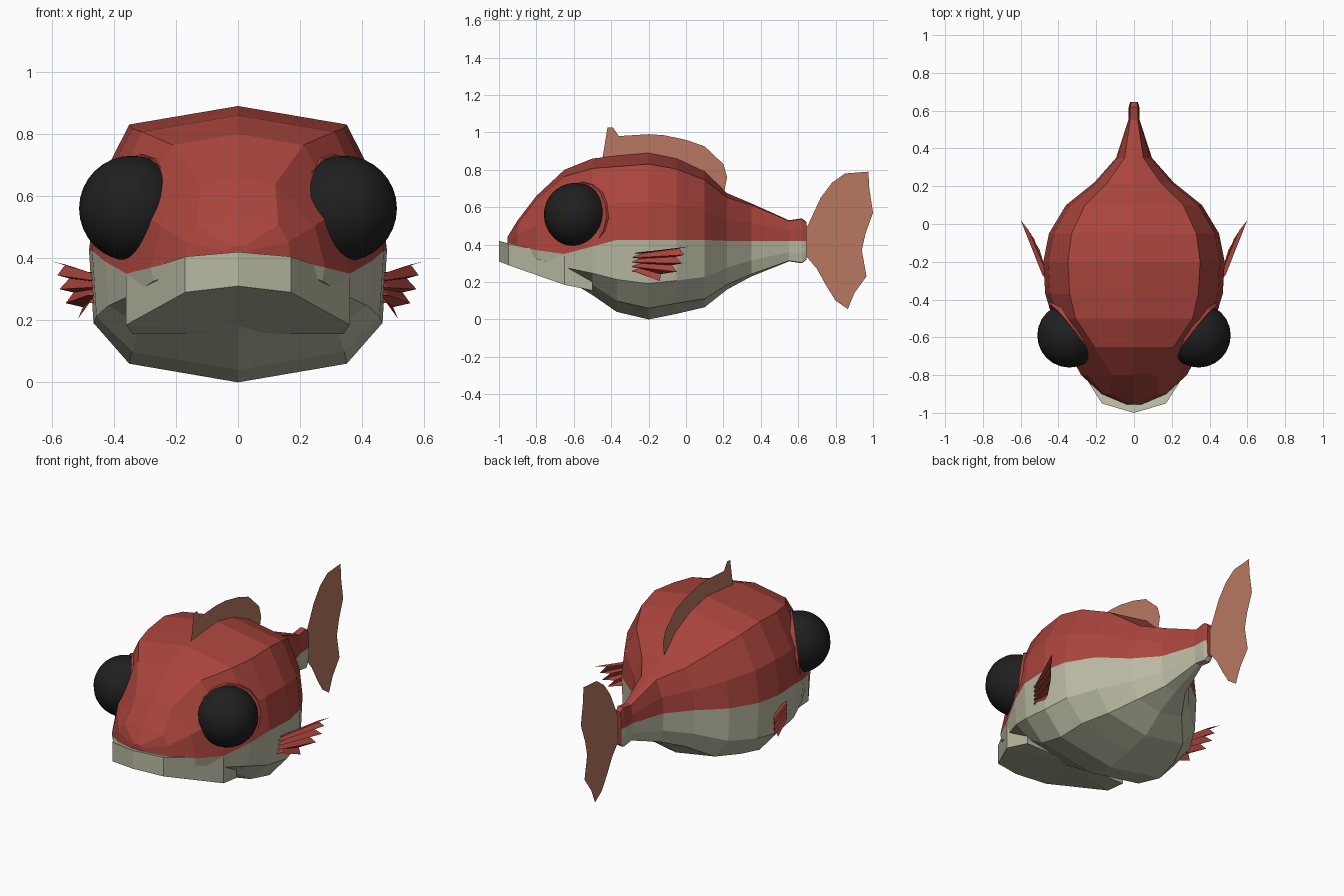
import bpy, bmesh
from mathutils import Vector

if "Cube" in bpy.data.objects:
    bpy.data.objects.remove(bpy.data.objects["Cube"])


def material(name, rgb):
    m = bpy.data.materials.new(name)
    m.diffuse_color = (*rgb, 1)
    m.use_nodes = True
    m.node_tree.nodes["Principled BSDF"].inputs["Base Color"].default_value = m.diffuse_color
    return m


RED = material("red_scales", (0.40, 0.058, 0.046))
BEIGE = material("pale_belly", (0.48, 0.48, 0.36))
FIN = material("salmon_fin", (0.48, 0.19, 0.12))
BLACK = material("eye_black", (0.014, 0.014, 0.014))


def build(name, verts, faces, mats, indices=None, solid=True):
    me = bpy.data.meshes.new(name)
    me.from_pydata(verts, [], faces)
    for m in mats:
        me.materials.append(m)
    if indices:
        for p, i in zip(me.polygons, indices):
            p.material_index = i
    if solid:
        bm = bmesh.new()
        bm.from_mesh(me)
        bmesh.ops.recalc_face_normals(bm, faces=bm.faces)
        bm.to_mesh(me)
        bm.free()
    ob = bpy.data.objects.new(name, me)
    bpy.context.collection.objects.link(ob)
    return ob


# Body: loft through stations of (y, top z, ridge half width, side half width, colour line z, bottom z)
stations = [
    (-.955, .44, .02, .04, .41, .38),
    (-.90, .53, .13, .17, .395, .34),
    (-.80, .66, .12, .28, .37, .29),
    (-.65, .80, .21, .36, .35, .22),
    (-.50, .86, .31, .43, .39, .13),
    (-.37, .875, .34, .47, .425, .04),
    (-.20, .89, .35, .48, .425, 0),
    (-.05, .86, .33, .45, .425, .03),
    (.10, .79, .26, .36, .425, .065),
    (.22, .675, .14, .21, .42, .16),
    (.35, .62, .05, .095, .42, .23),
    (.55, .53, .02, .03, .42, .31),
    (.62, .54, .02, .028, .42, .30),
    (.645, .52, .015, .02, .42, .32),
]
verts, faces, mats = [], [], []
for y, top, ridge, wide, line, bottom in stations:
    ridge_z = top - .17 * ridge
    side = [(ridge, ridge_z),
            (.2 * ridge + .8 * wide, (ridge_z + line) / 2),
            (wide, line),
            (.97 * wide, bottom + .45 * (line - bottom)),
            (.73 * wide, bottom + .125 * wide)]
    verts += [(0, y, top)] + [(x, y, z) for x, z in side]
    verts += [(0, y, bottom)] + [(-x, y, z) for x, z in reversed(side)]
N = 12
for s in range(len(stations) - 1):
    for k in range(N):
        a, b = s * N + k, s * N + (k + 1) % N
        faces.append((a, b, b + N, a + N))
        mats.append(0 if k < 3 or k >= 9 else 1)
for start in (0, (len(stations) - 1) * N):
    faces.append(tuple(range(start, start + N)))
    mats.append(0)
build("body", verts, faces, [RED, BEIGE], mats)

# Jaw: blunt lip band closed above and below
half = [(0, -1, .42, .31), (.17, -.95, .405, .29), (.36, -.65, .34, .185), (.34, -.50, .30, .155)]
outline = half + [(-x, y, a, b) for x, y, a, b in reversed(half[1:])]
n = len(outline)
verts = [(x, y, a) for x, y, a, b in outline] + [(x, y, b) for x, y, a, b in outline]
verts += [(0, -.5, .28), (0, -.5, .155)]
faces = [(i, (i + 1) % n, n + (i + 1) % n, n + i) for i in range(n) if i != 3]
faces.append((3, 4, 2 * n))
faces.append((3, 2 * n, 4, n + 4, 2 * n + 1, n + 3))
faces.pop(-2)
for i in range(n):
    j = (i + 1) % n
    if i != 3:
        faces += [(i, j, 2 * n), (n + i, n + j, 2 * n + 1)]
build("jaw", verts, faces, [BEIGE])


# Dorsal and tail fins: flat sheets on the centre plane
def sheet(name, pts):
    build(name, [(0, y, z) for y, z in pts], [tuple(range(len(pts)))], [FIN], solid=False)


sheet("dorsal_fin", [(-.45, .84), (-.42, 1.025), (-.39, 1.025), (-.36, .98), (-.20, .99),
                     (-.12, .985), (0, .96), (.10, .925), (.20, .83), (.22, .76), (.20, .66),
                     (.08, .74), (-.05, .82), (-.20, .85)])
sheet("tail_fin", [(.62, .51), (.65, .50), (.72, .65), (.78, .73), (.85, .78), (.975, .79),
                   (.98, .70), (1, .57), (.96, .46), (.94, .37), (.965, .23), (.90, .14),
                   (.865, .055), (.80, .10), (.75, .18), (.70, .27), (.65, .33), (.62, .33)])

# Side fins (pleated), sockets and eyes, repeated on each side
tips = [(.60, .02, .39), (.582, -.01, .345), (.575, -.02, .30), (.555, -.05, .255), (.515, -.14, .205)]
for sx, label in ((1, "right"), (-1, "left")):
    rows = []
    for i, tip in enumerate(tips):
        z = .355 - .025 * i
        rows.append(((.445, -.31, z), (.485, -.27, z), tip))
        if i < 4:
            m = (Vector(tip) + Vector(tips[i + 1])) / 2
            rows.append(((.435, -.31, z - .012), (.465, -.25, z - .005),
                         (m.x - .035, m.y - .04, m.z + .012)))
    verts = [(sx * x, y, z) for row in rows for x, y, z in row]
    faces = [(3 * r + c, 3 * r + c + 1, 3 * r + c + 4, 3 * r + c + 3)
             for r in range(len(rows) - 1) for c in range(2)]
    build(label + "_side_fin", verts, faces, [RED], solid=False)

    axis = Vector((sx * .78, -.61, .12)).normalized()
    bpy.ops.mesh.primitive_cone_add(vertices=16, radius1=.215, radius2=.19, depth=.12,
                                    location=Vector((sx * .335, -.575, .545)) - axis * .06,
                                    rotation=axis.to_track_quat('Z', 'Y').to_euler())
    socket = bpy.context.object
    socket.name = label + "_eye_socket"
    socket.data.materials.append(RED)

    bpy.ops.mesh.primitive_uv_sphere_add(segments=24, ring_count=16, radius=.17,
                                         location=(sx * .342, -.59, .56))
    eye = bpy.context.object
    eye.name = label + "_eye"
    eye.data.materials.append(BLACK)
    bpy.ops.object.shade_smooth()
